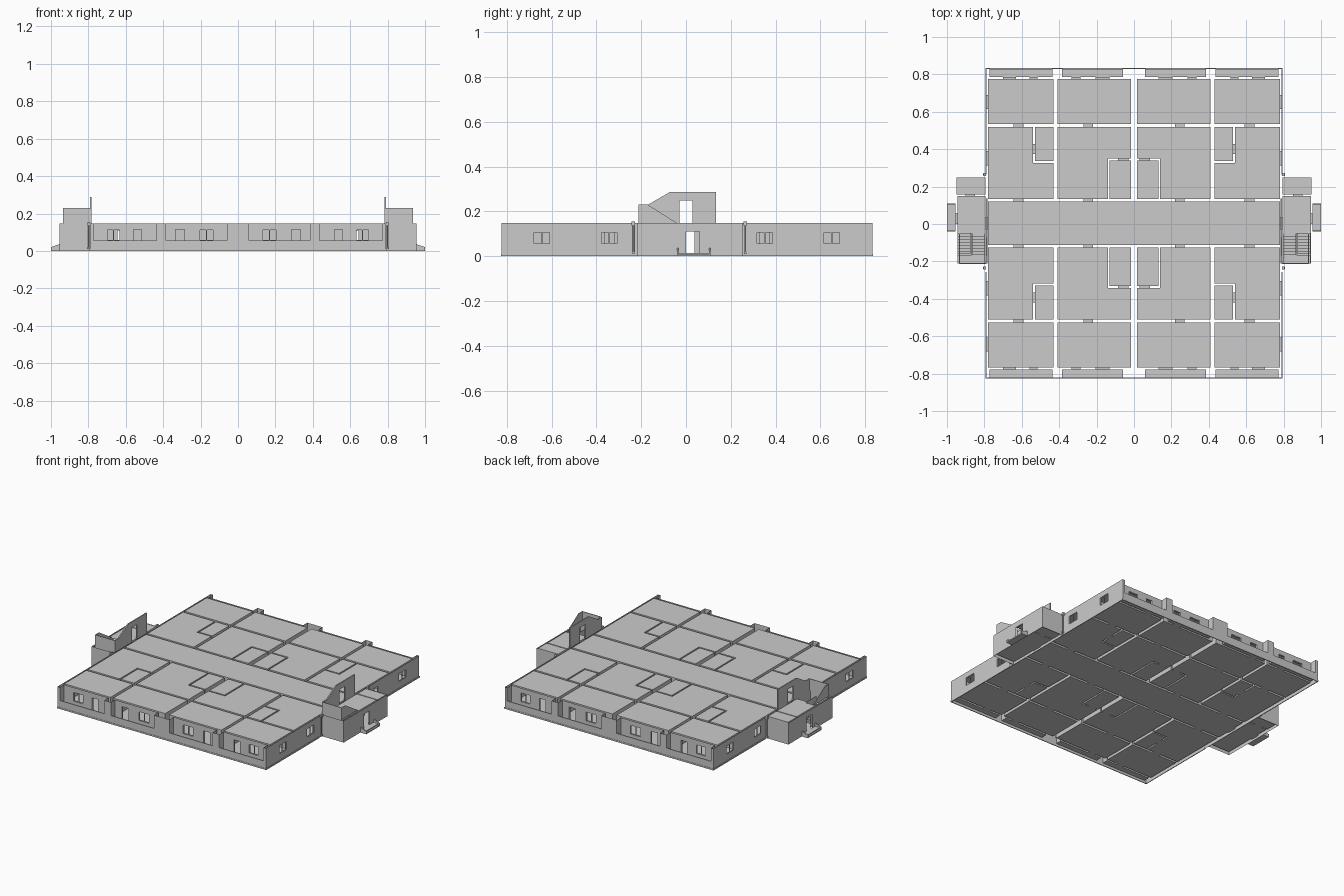
import bpy, bmesh
from mathutils import Vector

if "Cube" in bpy.data.objects:
    bpy.data.objects.remove(bpy.data.objects["Cube"])

H, F = 0.148, 0.015      # wall top, floor level
CY = 0.004               # y of the plan's mirror line


def finish(name, bm, mirror_y=False):
    """Make an object, mirrored left/right and optionally front/back."""
    bmesh.ops.remove_doubles(bm, verts=bm.verts, dist=1e-5)
    me = bpy.data.meshes.new(name)
    bm.to_mesh(me)
    bm.free()
    ob = bpy.data.objects.new(name, me)
    bpy.context.collection.objects.link(ob)
    m = ob.modifiers.new("mirror", 'MIRROR')
    m.use_axis = (True, mirror_y, False)
    m.merge_threshold = 1e-5
    if mirror_y:
        ob.location.y = CY
    return ob


def face(bm, pts):
    return bm.faces.new([bm.verts.new(p) for p in pts])


def box(bm, x0, x1, y0, y1, z0, z1):
    prism(bm, [(y0, z0), (y1, z0), (y1, z1), (y0, z1)], x0, x1)


def prism(bm, yz, x0, x1):
    """Extrude a y-z profile along x."""
    f = face(bm, [(x0, y, z) for y, z in yz])
    g = bmesh.ops.extrude_face_region(bm, geom=[f], use_keep_orig=True)
    vs = [v for v in g["geom"] if isinstance(v, bmesh.types.BMVert)]
    bmesh.ops.translate(bm, verts=vs, vec=Vector((x1 - x0, 0, 0)))
    bmesh.ops.recalc_face_normals(bm, faces=bm.faces)


def wall(bm, axis, c, a0, a1, holes, z0=F, z1=H):
    """Flat wall at x=c (axis 0) or y=c (axis 1), cut by every opening it meets."""
    o = 2 - 2 * axis
    cut = [(h[o], h[o + 1], h[4], h[5]) for h in holes
           if h[6] == axis and h[2 * axis] - 1e-4 <= c <= h[2 * axis + 1] + 1e-4
           and h[o] < max(a0, a1) and h[o + 1] > min(a0, a1)]
    lo, hi = min(a0, a1), max(a0, a1)
    clip = lambda v, p, q: min(max(v, p), q)
    us = sorted({lo, hi} | {clip(v, lo, hi) for h in cut for v in h[:2]})
    zs = sorted({z0, z1} | {clip(v, z0, z1) for h in cut for v in h[2:]})
    for u, v in zip(us, us[1:]):
        for p, q in zip(zs, zs[1:]):
            mu, mz = (u + v) / 2, (p + q) / 2
            if any(h[0] < mu < h[1] and h[2] < mz < h[3] for h in cut):
                continue
            r = [(u, p), (v, p), (v, q), (u, q)]
            face(bm, [(c, a, z) if axis == 0 else (a, c, z) for a, z in r])


def room(bm, pts, holes, ceiling=True):
    """Hollow room on an axis-aligned footprint; edges on the mirror lines stay open."""
    for (ax, ay), (bx, by) in zip(pts, pts[1:] + pts[:1]):
        axis, c = (0, ax) if ax == bx else (1, ay)
        if c != 0:
            wall(bm, axis, c, *((ay, by) if axis == 0 else (ax, bx)), holes)
    face(bm, [(x, y, F) for x, y in reversed(pts)])
    if ceiling:
        face(bm, [(x, y, H) for x, y in pts])


def rect(x0, x1, y0, y1):
    return [(x0, y0), (x1, y0), (x1, y1), (x0, y1)]


def reveals(bm, holes):
    """Jambs, sill and head through the wall thickness."""
    for x0, x1, y0, y1, z0, z1, axis in holes:
        for z in (z0, z1):
            if z <= H:
                face(bm, [(x, y, z) for x, y in rect(x0, x1, y0, y1)])
        t = min(z1, H)
        ends = [((x, y0), (x, y1)) for x in (x0, x1)] if axis else \
               [((x0, y), (x1, y)) for y in (y0, y1)]
        for p, q in ends:
            if axis == 0 and p[1] == 0:
                continue
            face(bm, [(*p, z0), (*q, z0), (*q, t), (*p, t)])


# Openings of one quarter: x0, x1, y0, y1, z0, z1, wall axis
windows = [(.78, .79, .31, .385, .055, .11, 0), (.78, .79, .61, .685, .055, .11, 0),
           (.63, .70, .77, .783, .055, .115, 1), (.13, .205, .77, .783, .055, .115, 1)]
doors = [(a, b, y0, y1, F, .11, 1) for a, b in ((.22, .27), (.59, .645))
         for y0, y1 in ((.115, .13), (.515, .53))]
doors += [(.53, .54, .37, .425, F, .11, 0), (.03, .085, .335, .345, F, .11, 1),
          (.515, .56, .77, .783, F, .115, 1), (.285, .335, .77, .783, F, .115, 1),
          (.78, .795, 0, .033, F, .11, 0)]
bays = [(.058, .385, .823, .829, .057, .2, 1), (.435, .772, .823, .829, .057, .2, 1)]
holes = windows + doors + bays

# Rooms of one quarter
bm = bmesh.new()
for p in (rect(0, .78, 0, .115),
          [(.43, .13), (.78, .13), (.78, .515), (.54, .515), (.54, .322), (.43, .322)],
          rect(.43, .53, .332, .515),
          [(.14, .13), (.41, .13), (.41, .515), (.015, .515), (.015, .345), (.14, .345)],
          rect(.015, .13, .13, .335),
          rect(.43, .78, .53, .77), rect(.015, .41, .53, .77)):
    room(bm, p, holes)
reveals(bm, holes)
finish("rooms", bm, True)

# Open-topped balconies
bm = bmesh.new()
for a, b in ((.058, .385), (.435, .772)):
    room(bm, rect(a, b, .783, .823), holes, ceiling=False)
finish("balconies", bm, True)

# Outer shell and plinth
bm = bmesh.new()
wall(bm, 0, .79, 0, .829, holes, 0)
wall(bm, 1, .829, 0, .79, holes, 0)
finish("outer_shell", bm, True)
bm = bmesh.new()
box(bm, .788, .793, .26, .831, 0, .01)
box(bm, 0, .793, .826, .831, 0, .01)
finish("plinth", bm, True)

# Window frames: border bars and one mullion
bm = bmesh.new()
t = .003
for x0, x1, y0, y1, z0, z1, axis in windows:
    o0, o1 = (x0, x1) if axis else (y0, y1)
    c = (y0 + y1) / 2 if axis else (x0 + x1) / 2
    mid = (o0 + o1) / 2
    for a, b, p, q in ((o0, o0 + t, z0, z1), (o1 - t, o1, z0, z1),
                       (mid - t, mid + t, z0, z1),
                       (o0, o1, z0, z0 + t), (o0, o1, z1 - t, z1)):
        if axis:
            box(bm, a, b, c - t / 2, c + t / 2, p, q)
        else:
            box(bm, c - t / 2, c + t / 2, a, b, p, q)
finish("window_frames", bm, True)

# Stairwell annex
annex = [(.945, .955, .0, .06, F, .11, 0), (.85, .90, .15, .157, F, .11, 1)]
bm = bmesh.new()
for c in (-.22, .255):
    wall(bm, 1, c, .79, .955, annex, 0)
wall(bm, 0, .955, -.22, .255, annex, 0)
hall = annex + [(.79, .795, CY - .033, CY + .033, F, .11, 0)]
room(bm, rect(.795, .945, -.21, .15), hall, ceiling=False)
face(bm, [(x, y, H) for x, y in rect(.795, .945, -.05, .15)])
room(bm, rect(.795, .948, .157, .248), annex)
reveals(bm, annex)
finish("stairwell", bm)

# Two stair flights and the landing between them
bm = bmesh.new()
n, mid = 7, .08


def flight(x0, x1, ya, yb, za, zb):
    pts, dy, dz = [(ya, za - .012)], (yb - ya) / n, (zb - za) / n
    for i in range(n):
        pts += [(ya + i * dy, za + (i + 1) * dz), (ya + (i + 1) * dy, za + (i + 1) * dz)]
    pts[0] = (ya, za)
    prism(bm, pts + [(yb, zb - .015), (ya + dy, za)], x0, x1)


flight(.873, .943, -.05, -.16, F, mid)
flight(.797, .867, -.165, -.05, mid, H)
box(bm, .797, .943, -.21, -.165, mid - .012, mid)
box(bm, .868, .872, -.165, -.05, F, H)
finish("stairs", bm)

# Rooftop stair walls: inner fin with doorway, front wall, sloped outer wall
bm = bmesh.new()
prism(bm, [(-.21, H), (-.21, .23), (-.17, .23), (-.07, .288), (.135, .288), (.135, H),
           (.028, H), (.028, .248), (-.03, .248), (-.03, H)], .784, .792)
box(bm, .792, .935, -.213, -.208, H, .23)
prism(bm, [(-.208, H), (-.208, .23), (-.17, .23), (-.04, H)], .931, .935)
finish("stair_upper_walls", bm)

# Entrance step with sloped cheeks
bm = bmesh.new()
box(bm, .955, .99, -.033, .103, 0, F)
box(bm, .99, 1.0, -.033, .103, 0, .008)
for y in (-.04, .103):
    prism(bm, [(y, 0), (y + .007, 0), (y + .007, .036), (y, .036)], .955, 1.0)
for v in bm.verts:
    if v.co.x > .999 and v.co.z > .03:
        v.co.z = .02
finish("entrance_step", bm)

# Rain pipes with a hopper on top and a shoe below
bm = bmesh.new()
for y in (-.235, .265):
    g = bmesh.ops.create_cone(bm, cap_ends=True, segments=8, radius1=.004, radius2=.004, depth=.13)
    bmesh.ops.translate(bm, verts=g["verts"], vec=(.797, y, .08))
    box(bm, .79, .804, y - .008, y + .008, .137, .155)
    box(bm, .793, .806, y - .005, y + .005, .01, .018)
finish("rain_pipes", bm)
